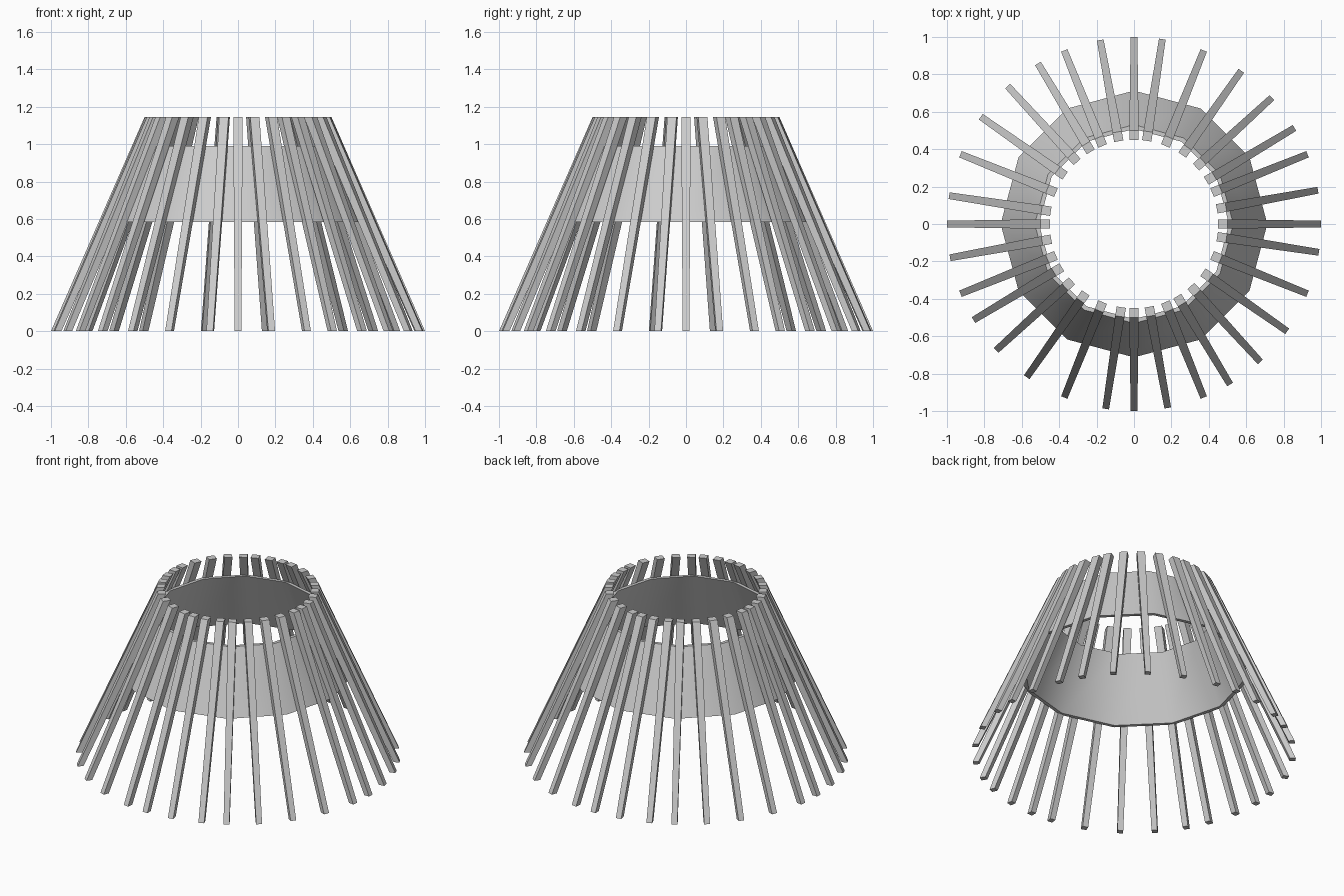
import bpy, bmesh
from math import radians, sin, cos, pi

if "Cube" in bpy.data.objects:
    bpy.data.objects.remove(bpy.data.objects["Cube"])

H = 1.144


def make_object(name, bm, smooth=False):
    bmesh.ops.recalc_face_normals(bm, faces=bm.faces)
    me = bpy.data.meshes.new(name)
    bm.to_mesh(me)
    bm.free()
    ob = bpy.data.objects.new(name, me)
    bpy.context.collection.objects.link(ob)
    if smooth:
        bpy.context.view_layer.objects.active = ob
        ob.select_set(True)
        bpy.ops.object.shade_smooth_by_angle(angle=radians(40))
        ob.select_set(False)
    return ob


def slat(name, angle):
    # tapered bar leaning inward: (z, outer radius, inner radius, half width)
    bm = bmesh.new()
    c, s = cos(angle), sin(angle)
    rings = []
    for z, ro, ri, w in ((0, 1.0, 0.963, 0.018), (H, 0.5, 0.45, 0.025)):
        rings.append([bm.verts.new((r * c - t * s, r * s + t * c, z))
                      for r, t in ((ro, -w), (ro, w), (ri, w), (ri, -w))])
    lo, hi = rings
    bm.faces.new(lo)
    bm.faces.new(hi)
    for i in range(4):
        j = (i + 1) % 4
        bm.faces.new((lo[i], lo[j], hi[j], hi[i]))
    make_object(name, bm)


# Slats: an uneven set of eight repeated around four quarters
for quarter in range(4):
    for i, a in enumerate((0, 8.7, 21.9, 35, 47.5, 59.1, 68.1, 79.6)):
        slat(f"slat_{quarter * 8 + i + 1:02d}", radians(90 - quarter * 90 - a))

# Twelve-sided conical band joining the slats
bm = bmesh.new()
profile = ((0.713, 0.585), (0.531, 0.99), (0.508, 0.99), (0.69, 0.585))
N = 12
loops = [[bm.verts.new((r * cos(2 * pi * k / N), r * sin(2 * pi * k / N), z))
          for k in range(N)] for r, z in profile]
for p in range(4):
    a, b = loops[p], loops[(p + 1) % 4]
    for k in range(N):
        m = (k + 1) % N
        bm.faces.new((a[k], a[m], b[m], b[k]))
make_object("support_band", bm, smooth=True)
